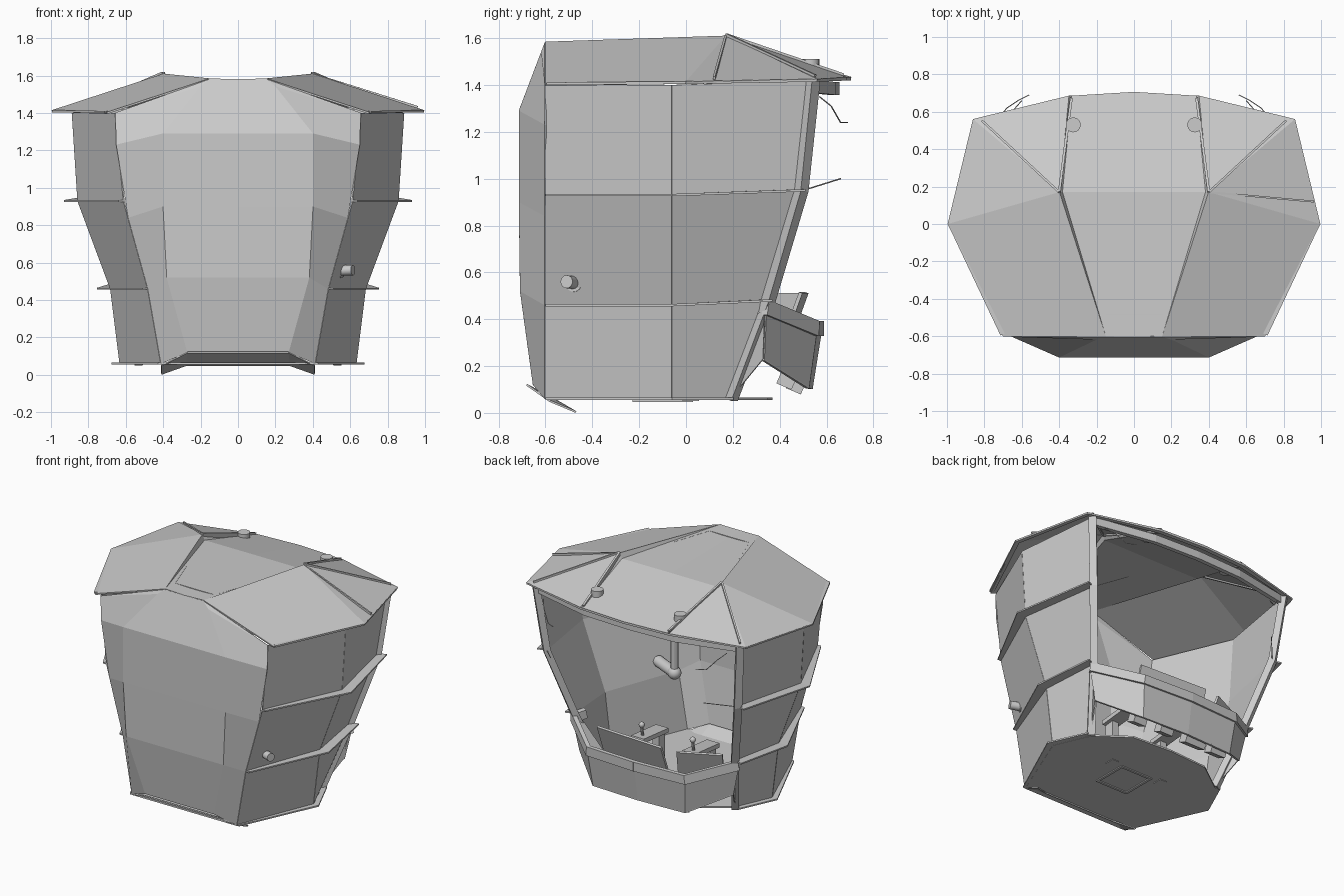
import bpy, math
from mathutils import Vector

if "Cube" in bpy.data.objects:
    bpy.data.objects.remove(bpy.data.objects["Cube"])


def finish(o, mirror=False, thick=0):
    if mirror:
        m = o.modifiers.new("mirror", 'MIRROR')
        m.merge_threshold = 0.001
    if thick:
        s = o.modifiers.new("solid", 'SOLIDIFY')
        s.thickness, s.offset = thick, 0
    return o


def mesh(name, verts, faces, mirror=True, thick=0.008):
    me = bpy.data.meshes.new(name)
    me.from_pydata(verts, [], faces)
    o = bpy.data.objects.new(name, me)
    bpy.context.collection.objects.link(o)
    return finish(o, mirror, thick)


def box(name, loc, size, rot=(0, 0, 0)):
    bpy.ops.mesh.primitive_cube_add(size=1, location=loc, rotation=rot)
    o = bpy.context.object
    o.name, o.scale = name, size
    return o


def rod(name, a, b, r, sides=12):
    a, b = Vector(a), Vector(b)
    bpy.ops.mesh.primitive_cylinder_add(vertices=sides, radius=r, depth=(b - a).length, location=(a + b) / 2)
    o = bpy.context.object
    o.name = name
    o.rotation_euler = (b - a).to_track_quat('Z', 'Y').to_euler()
    bpy.ops.object.shade_smooth_by_angle()
    return o


def ball(name, loc, r):
    bpy.ops.mesh.primitive_uv_sphere_add(segments=12, ring_count=8, radius=r, location=loc)
    bpy.context.object.name = name
    bpy.ops.object.shade_smooth_by_angle()


def strip(name, a, b, mirror=True, thick=0.008):
    n = len(a)
    return mesh(name, a + b, [(i, i + 1, n + i + 1, n + i) for i in range(n - 1)], mirror, thick)


def beam(name, pts, w, h, mirror=True):
    # rectangular bar: w across in plan, h vertical
    verts, faces = [], []
    for i, p in enumerate(pts):
        d = Vector(pts[min(i + 1, len(pts) - 1)]) - Vector(pts[max(i - 1, 0)])
        side = d.cross(Vector((0, 0, 1))).normalized() * w / 2
        up = side.cross(d).normalized() * h / 2
        verts += [tuple(Vector(p) + side * s + up * t) for s, t in ((1, 1), (-1, 1), (-1, -1), (1, -1))]
    for i in range(len(pts) - 1):
        for k in range(4):
            l = (k + 1) % 4
            faces.append((4 * i + k, 4 * i + l, 4 * i + 4 + l, 4 * i + 4 + k))
    e = 4 * len(pts) - 4
    return mesh(name, verts, faces + [(3, 2, 1, 0), (e, e + 1, e + 2, e + 3)], mirror, 0)


# Side walls: front edge, middle fold and rear pillar at four heights
front = [(.41, -.6, .06), (.48, -.6, .46), (.61, -.6, .93), (.655, -.6, 1.4)]
mid = [(.63, -.06, .06), (.68, -.06, .46), (.855, -.06, .93), (.885, -.06, 1.4)]
rear = [(.52, .19, .06), (.63, .35, .48), (.75, .49, .95), (.8, .54, 1.42)]
strip("side_wall_front", front, mid)
strip("side_wall_rear", mid, rear)
beam("rear_pillar", rear, .05, .045)

# Horizontal ledges round each side
for i, name, k in ((0, "floor_ledge", .6), (1, "lower_ledge", 1), (2, "upper_ledge", 1)):
    inner = [front[i], mid[i], rear[i]]
    push = ((.03, 0), (.075, 0), (.06, .02))
    outer = [(p[0] + k * q[0], p[1] + k * q[1], p[2]) for p, q in zip(inner, push)]
    strip(name, inner, outer, True, .01)

# Bulging front panel
mesh("front_panel", [
    (0, -.6, 1.58), (.15, -.6, 1.58), (.655, -.6, 1.4),
    (0, -.615, 1.54), (.2, -.615, 1.54),
    (0, -.71, 1.29), (.4, -.71, 1.29), (.65, -.6, 1.23),
    (0, -.71, .9), (.4, -.71, .9), (.585, -.6, .84),
    (0, -.705, .52), (.38, -.705, .52), (.48, -.6, .46),
    (0, -.65, .12), (.27, -.65, .12), (.41, -.6, .06)],
    [(0, 1, 4, 3), (1, 2, 4), (3, 4, 6, 5), (4, 2, 7, 6), (5, 6, 9, 8), (6, 7, 10, 9),
     (8, 9, 12, 11), (9, 10, 13, 12), (11, 12, 15, 14), (12, 13, 16, 15)])
mesh("front_skirt", [(0, -.68, .12), (.27, -.68, .12), (.41, -.58, .05), (.41, -.47, .004), (.28, -.55, .05), (0, -.55, .05)],
     [(0, 1, 4, 5), (1, 2, 3, 4)])

# Floor with hatch frame
mesh("floor", [(0, -.6, .06), front[0], mid[0], rear[0], (.3, .35, .06), (0, .37, .06)], [(0, 1, 2, 3, 4, 5)], True, .012)
for s in (-1, 1):
    box("floor_hatch_side", (s * .12, -.1, .053), (.018, .25, .012))
    box("floor_hatch_end", (0, -.1 + s * .12, .053), (.25, .018, .012))

# Faceted roof: raised side panels with a lip down to a lower centre plate
peak = (.4, .17, 1.606)
mesh("roof", [(0, -.6, 1.575), (.15, -.6, 1.58), (.7, -.6, 1.4), (.995, 0, 1.41), (.86, .56, 1.42),
              (.35, .685, 1.43), (0, .705, 1.43), peak, (0, .17, 1.57), (.385, .17, 1.57), (.335, .685, 1.43)],
     [(0, 1, 9, 8), (1, 7, 9), (1, 2, 3, 7), (3, 4, 7), (4, 5, 7), (5, 10, 9, 7), (10, 6, 8, 9)], True, .01)
beam("roof_rim", [(.7, -.59, 1.405), (.98, 0, 1.41), (.85, .55, 1.42), (.35, .67, 1.425), (0, .69, 1.425)], .03, .012)
beam("roof_rear_rib", [peak, (.335, .67, 1.435)], .014, .03)
beam("roof_corner_rib", [peak, (.81, .55, 1.43)], .012, .03)
beam("roof_side_rib", [peak, (.96, .12, 1.43)], .01, .015, False)
beam("roof_hatch_seam", [(.25, -.22, 1.577), (.155, -.485, 1.58), (0, -.485, 1.58)], .008, .006)
beam("rear_header", [(.79, .53, 1.395), (.35, .625, 1.385), (0, .64, 1.385)], .03, .055)
for s in (-1, 1):
    rod("roof_cap", (s * .325, .53, 1.43), (s * .325, .53, 1.51), .04, 16)
bpy.ops.mesh.primitive_torus_add(location=(.37, -.4, 1.51), rotation=(0, .3, 0), major_radius=.033,
                                 minor_radius=.01, major_segments=20, minor_segments=8)
bpy.context.object.name = "roof_vent_ring"

# Rear console band under the opening
top = [(.65, .34, .45), (.38, .555, .36), (0, .575, .36)]
low = [(.6, .33, .23), (.36, .52, .11), (0, .535, .11)]
strip("console_fascia", top, low, True, .014)
strip("console_sill", [(.62, .29, .42), (.35, .43, .32), (0, .45, .32)], top, True, .01)
beam("console_rail", top, .03, .065)
beam("console_lower_trim", low, .014, .014)
mesh("rear_corner_panel", [rear[1], rear[0], (.6, .33, .23), (.65, .34, .45)], [(0, 1, 2, 3)])
for s in (-1, 1):
    box("pillar_foot", (s * .61, .315, .46), (.04, .08, .06), (-.2, 0, -.6 * s))
for x, y, z, w in ((-.3, .46, .13, .12), (-.1, .47, .12, .16), (.14, .47, .12, .1), (.33, .43, .14, .1)):
    box("underside_unit", (x, y, z), (w, .07, .06), (-.4, 0, 0))

# Screens above the console
box("wide_screen", (.09, .465, .41), (.52, .016, .22), (-.35, 0, -.05))
box("side_screen", (-.4, .41, .42), (.3, .016, .19), (-.35, 0, .45))

# Control arms with joysticks
for x in (-.2, .2):
    box("control_arm", (x, .12, .36), (.1, .28, .03), (.1, 0, 0))
    box("control_support", (x, .02, .2), (.05, .07, .3))
    rod("joystick", (x, .2, .37), (x, .21, .45), .01, 8)
    ball("joystick_knob", (x, .21, .46), .02)

# Exhaust: roof vent pipe down to an elbow and out through the side wall
rod("vent_pipe", (.37, -.4, .55), (.37, -.4, 1.52), .026)
ball("vent_elbow", (.37, -.4, .55), .045)
rod("exhaust_collar", (.37, -.4, .55), (.555, -.48, .555), .038, 16)
rod("exhaust_pipe", (.5, -.46, .555), (.615, -.51, .56), .028, 16)

# Thin wires at the rear
for s in (-1, 1):
    hook = [(.72, .57, 1.35), (.68, .62, 1.31), (.62, .66, 1.24), (.56, .69, 1.24)]
    for a, b in zip(hook, hook[1:]):
        rod("rear_wire", (s * a[0], a[1], a[2]), (s * b[0], b[1], b[2]), .003, 6)
    rod("rear_stay", (s * .74, .5, .95), (s * .6, .66, 1.0), .003, 6)
